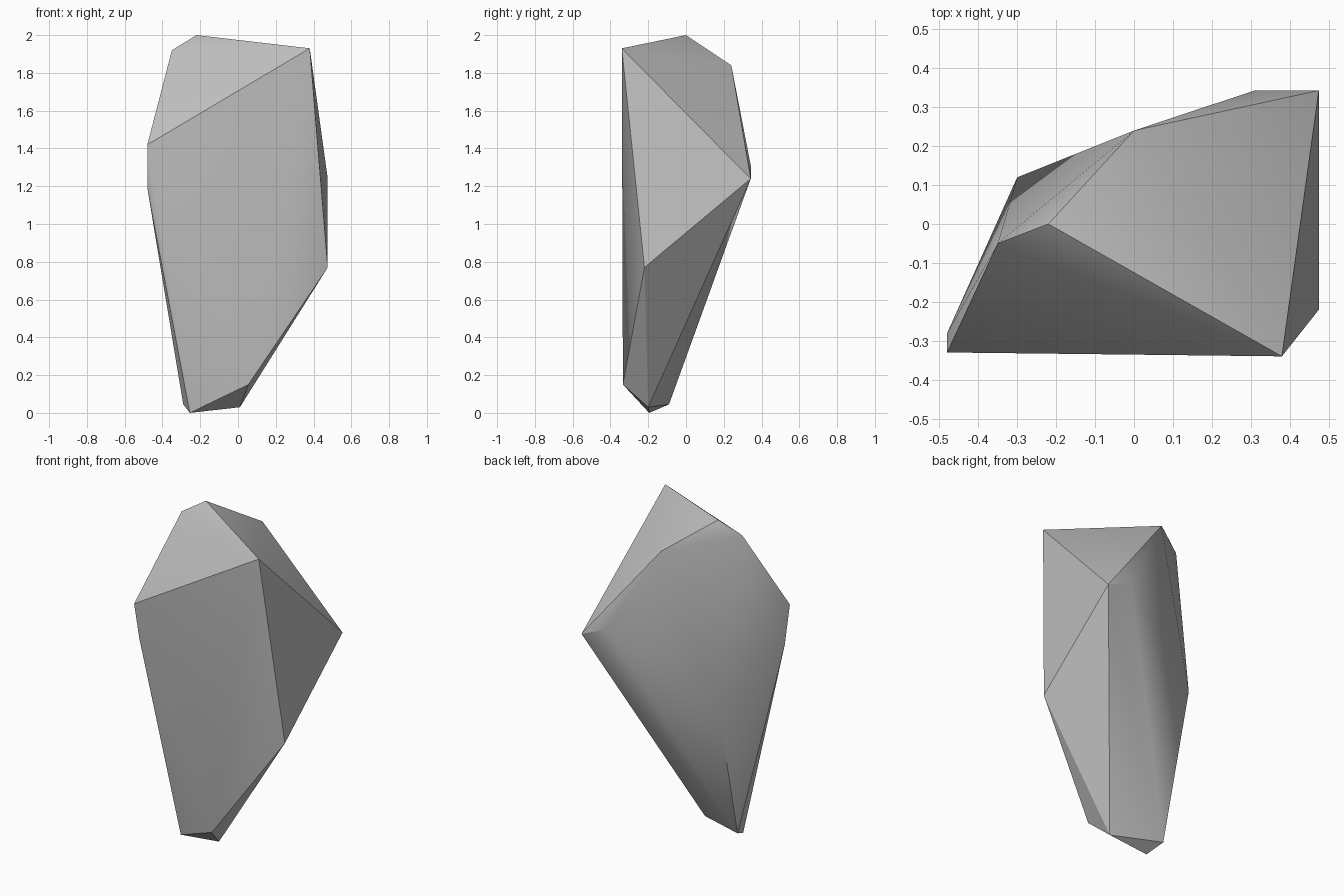
import bpy
import bmesh
import math

# Remove the default cube
cube = bpy.data.objects.get("Cube")
if cube:
    bpy.data.objects.remove(cube, do_unlink=True)

# Plain grey stone material
stone = bpy.data.materials.new("grey_stone")
stone.use_nodes = True
colour = (0.52, 0.52, 0.52, 1.0)
stone.diffuse_color = colour
bsdf = next(n for n in stone.node_tree.nodes if n.type == 'BSDF_PRINCIPLED')
bsdf.inputs["Base Color"].default_value = colour
bsdf.inputs["Roughness"].default_value = 0.9

# Corners of the chipped boulder, grouped by height
crown = [(-0.22, 0.0, 2.0), (-0.35, -0.05, 1.92), (0.38, -0.34, 1.93), (0.0, 0.24, 1.84)]
shoulder = [(-0.48, -0.33, 1.42), (-0.48, -0.28, 1.19), (0.475, 0.343, 1.24), (0.31, 0.343, 1.31)]
flank = [(-0.30, 0.12, 0.93), (0.475, -0.22, 0.77)]
foot = [(0.055, -0.334, 0.15), (-0.255, -0.195, 0.0), (0.01, -0.20, 0.03), (-0.29, -0.09, 0.045)]

# Wrap the corners in one convex skin
bm = bmesh.new()
for corner in crown + shoulder + flank + foot:
    bm.verts.new(corner)
bmesh.ops.convex_hull(bm, input=bm.verts[:])
bmesh.ops.recalc_face_normals(bm, faces=bm.faces[:])
mesh = bpy.data.meshes.new("rock")
bm.to_mesh(mesh)
bm.free()
mesh.materials.append(stone)

rock = bpy.data.objects.new("rock", mesh)
bpy.context.collection.objects.link(rock)

# Soft shading over shallow bends, crisp edges at the chips
bpy.ops.object.select_all(action='DESELECT')
rock.select_set(True)
bpy.context.view_layer.objects.active = rock
bpy.ops.object.shade_smooth_by_angle(angle=math.radians(30))
